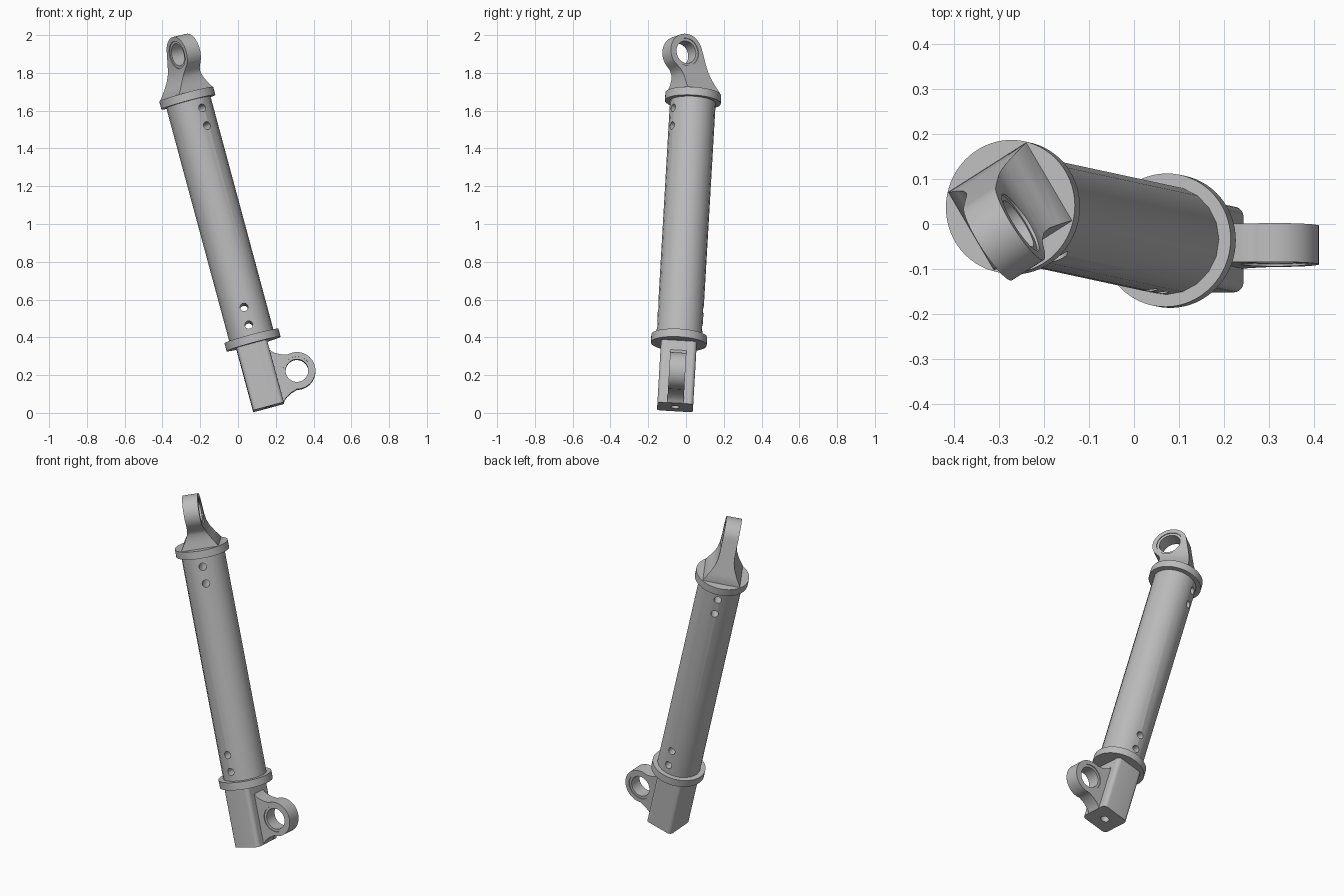
import bpy, bmesh, math
from mathutils import Matrix, Vector

cube = bpy.data.objects.get("Cube")
if cube:
    bpy.data.objects.remove(cube, do_unlink=True)

# Single plain metal colour
metal = bpy.data.materials.new("grey_metal")
metal.use_nodes = True
grey = (0.5, 0.5, 0.5, 1)
metal.diffuse_color = grey
metal.node_tree.nodes["Principled BSDF"].inputs["Base Color"].default_value = grey

# Tilted strut frame: origin at the lower flange, z along the tube
LENGTH = 1.328
axis = Vector((-0.26, 0.056, 0.964)).normalized()
side = (Vector((1, 0, 0)) - axis * axis.x).normalized()
strut = Matrix((side, axis.cross(side), axis)).transposed().to_4x4()
strut.translation = (0.077, -0.037, 0.386)

TOP_ANGLE = math.radians(-59)
EYE_R, HOLE_R, HALF_PLATE = 0.098, 0.06, 0.043


def finish(name, bm):
    bmesh.ops.recalc_face_normals(bm, faces=bm.faces)
    mesh = bpy.data.meshes.new(name)
    bm.to_mesh(mesh)
    bm.free()
    mesh.materials.append(metal)
    obj = bpy.data.objects.new(name, mesh)
    bpy.context.collection.objects.link(obj)
    return obj


def plane_frame(angle):
    """Upright drawing plane: x outward at the angle, y along the tube."""
    u = Vector((math.cos(angle), math.sin(angle), 0))
    w = Vector((0, 0, 1))
    return Matrix((u, w, u.cross(w))).transposed().to_4x4()


def cylinder(name, radius, depth, matrix, sides=48):
    bm = bmesh.new()
    bmesh.ops.create_cone(bm, cap_ends=True, segments=sides, radius1=radius,
                          radius2=radius, depth=depth, matrix=matrix)
    return finish(name, bm)


def prism(name, outline, half_depth, matrix):
    bm = bmesh.new()
    face = bm.faces.new([bm.verts.new((u, w, -half_depth)) for u, w in outline])
    extruded = bmesh.ops.extrude_face_region(bm, geom=[face])["geom"]
    bmesh.ops.translate(bm, vec=(0, 0, 2 * half_depth),
                        verts=[g for g in extruded if isinstance(g, bmesh.types.BMVert)])
    bm.transform(matrix)
    return finish(name, bm)


def arc(center, radius, start, end, steps=40):
    angles = [math.radians(start + (end - start) * i / steps) for i in range(steps + 1)]
    return [(center[0] + radius * math.cos(a), center[1] + radius * math.sin(a)) for a in angles]


def combine(obj, tools, operation="DIFFERENCE"):
    """Apply a boolean with each tool, then discard the tools."""
    for tool in tools:
        mod = obj.modifiers.new("cut", "BOOLEAN")
        mod.operation, mod.object, mod.solver = operation, tool, "EXACT"
        graph = bpy.context.evaluated_depsgraph_get()
        mesh = bpy.data.meshes.new_from_object(obj.evaluated_get(graph))
        obj.modifiers.clear()
        obj.data = mesh
        bpy.data.objects.remove(tool, do_unlink=True)


def bore_eye(obj, center, frame):
    """Through hole with a shallow recess on both faces."""
    at = frame @ Matrix.Translation((center[0], center[1], 0))
    tools = [cylinder("bore", HOLE_R, 0.5, at)]
    for s in (-1, 1):
        face = at @ Matrix.Translation((0, 0, s * (HALF_PLATE + 0.045)))
        tools.append(cylinder("recess", HOLE_R + 0.014, 0.1, face))
    combine(obj, tools)


# Tube with two pairs of cross-drilled holes
parts = []
tube = cylinder("tube", 0.121, LENGTH, Matrix.Translation((0, 0, LENGTH / 2)), 20)
drills = []
for angle, heights in ((-math.pi / 2, (0.076, 0.173)),
                       (TOP_ANGLE, (LENGTH - 0.173, LENGTH - 0.076))):
    for z in heights:
        turn = Matrix.Rotation(angle, 4, "Z") @ Matrix.Rotation(math.pi / 2, 4, "Y")
        drills.append(cylinder("drill", 0.021, 0.5, Matrix.Translation((0, 0, z)) @ turn, 24))
combine(tube, drills)
parts.append(tube)

# End flanges
for name, z in (("lower_flange", 0), ("upper_flange", LENGTH)):
    parts.append(cylinder(name, 0.148, 0.044, Matrix.Translation((0, 0, z)), 64))

# Lower block with rounded long edges and a bore in its end
bm = bmesh.new()
bmesh.ops.create_cube(bm, size=1, matrix=Matrix.Translation((-0.011, 0, -0.183))
                      @ Matrix.Diagonal((0.168, 0.19, 0.366, 1)))
upright = [e for e in bm.edges if abs(e.verts[0].co.z - e.verts[1].co.z) > 0.1]
bmesh.ops.bevel(bm, geom=upright, offset=0.022, segments=5, profile=0.5, affect="EDGES")
block = finish("lower_block", bm)
combine(block, [cylinder("drill", 0.024, 0.2, Matrix.Translation((-0.011, 0, -0.366)), 24)])
parts.append(block)

# Lower side eye, flaring into the block
eye = (0.184, -0.22)
flare = [(0.04, 0.145), (0.073, 0.145), (0.083, 0.131), (0.098, 0.119), (0.125, 0.105)]
outline = [(u, eye[1] - w) for u, w in flare]
outline += arc(eye, EYE_R, -105, 105)
outline += [(u, eye[1] + w) for u, w in reversed(flare)]
lower_eye = prism("lower_eye", outline, HALF_PLATE, plane_frame(0))
bore_eye(lower_eye, eye, plane_frame(0))
parts.append(lower_eye)

# Upper offset eye: side outline intersected with a tapering foot
eye = (0.082, LENGTH + 0.23)
base = LENGTH + 0.01
outline = [(-0.102, base), (0.102, base), (0.1, base + 0.05), (0.101, base + 0.08),
           (0.108, base + 0.105), (0.122, base + 0.126)]
outline += arc(eye, EYE_R, -45, 160)
outline += [(-0.102, base + 0.015)]
upper_eye = prism("upper_eye", outline, 0.2, plane_frame(TOP_ANGLE))
taper = [(0.104, -0.05), (0.104, 0.015), (0.076, 0.06), (0.056, 0.1),
         (0.046, 0.135), (HALF_PLATE, 0.165), (HALF_PLATE, 0.5)]
foot = [(v, base + w) for v, w in taper] + [(-v, base + w) for v, w in reversed(taper)]
combine(upper_eye, [prism("foot", foot, 0.4, plane_frame(TOP_ANGLE + math.pi / 2))], "INTERSECT")
bore_eye(upper_eye, eye, plane_frame(TOP_ANGLE))
parts.append(upper_eye)

# Tilt everything into place and shade
bpy.ops.object.select_all(action="DESELECT")
for part in parts:
    part.matrix_world = strut
    part.select_set(True)
bpy.context.view_layer.objects.active = parts[0]
bpy.ops.object.shade_smooth_by_angle(angle=math.radians(32))
